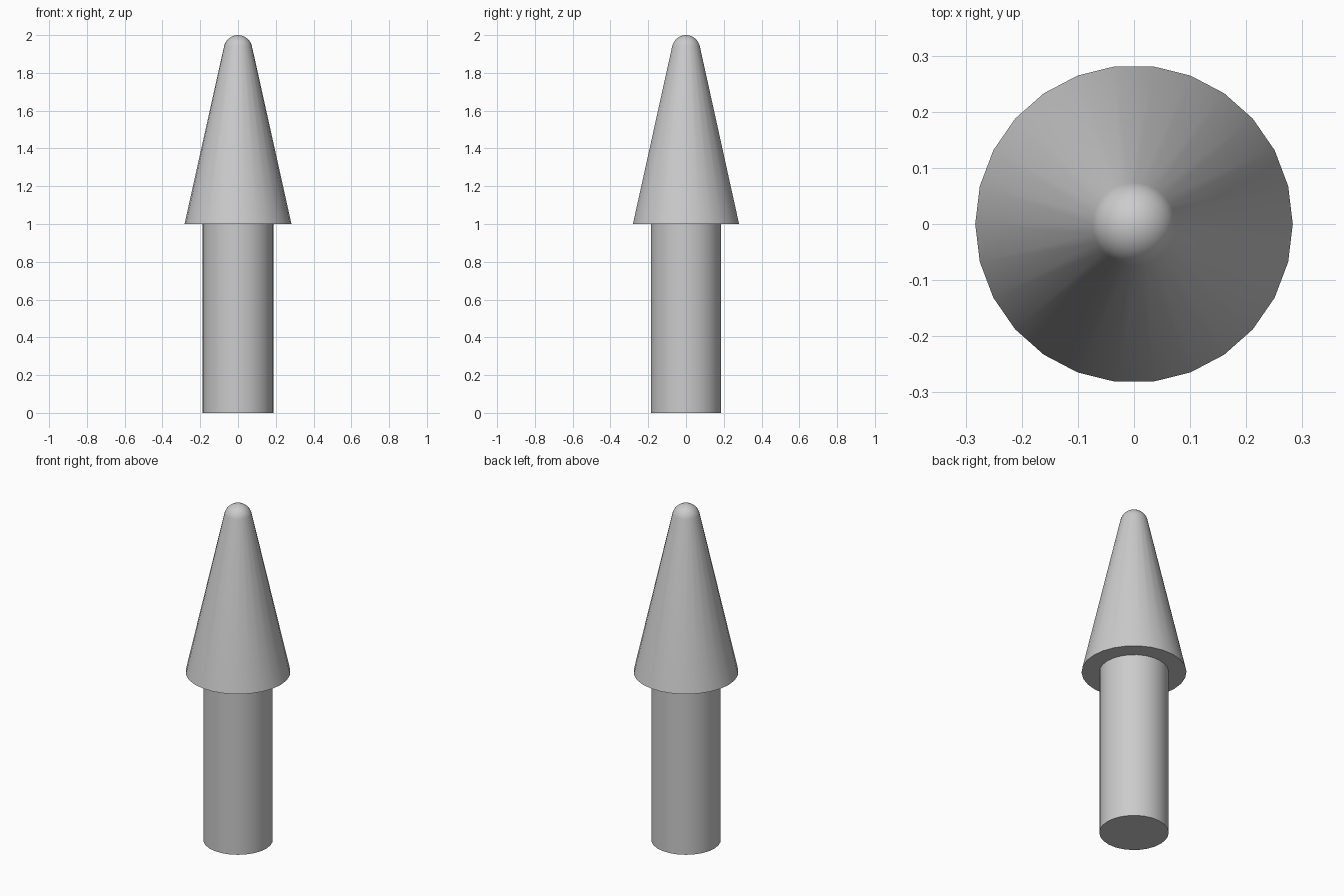
import bpy, bmesh, math

cube = bpy.data.objects.get("Cube")
if cube:
    bpy.data.objects.remove(cube, do_unlink=True)

SIDES = 26

# Plain grey
grey = bpy.data.materials.new("plain grey")
grey.use_nodes = True
colour = (0.6, 0.6, 0.6, 1)
grey.diffuse_color = colour
grey.node_tree.nodes["Principled BSDF"].inputs["Base Color"].default_value = colour


def lathe(name, profile):
    """Spin a (radius, z) profile around the z axis."""
    bm = bmesh.new()
    verts = [bm.verts.new((r, 0, z)) for r, z in profile]
    edges = [bm.edges.new(pair) for pair in zip(verts, verts[1:])]
    bmesh.ops.spin(bm, geom=verts + edges, cent=(0, 0, 0), axis=(0, 0, 1),
                   angle=math.tau, steps=SIDES, use_merge=True)
    bmesh.ops.remove_doubles(bm, verts=bm.verts, dist=0.0005)
    bmesh.ops.recalc_face_normals(bm, faces=bm.faces)
    mesh = bpy.data.meshes.new(name)
    bm.to_mesh(mesh)
    bm.free()
    mesh.materials.append(grey)
    obj = bpy.data.objects.new(name, mesh)
    bpy.context.collection.objects.link(obj)
    bpy.ops.object.select_all(action="DESELECT")
    obj.select_set(True)
    bpy.context.view_layer.objects.active = obj
    bpy.ops.object.shade_smooth_by_angle(angle=math.radians(35))
    return obj


# Straight stem
lathe("stem", [(0, 0), (0.187, 0), (0.187, 1), (0, 1)])

# Cone whose rounded tip is tangent to its sides
tip_radius, slope, steps = 0.0755, math.radians(12.5), 8
tip = []
for i in range(steps + 1):
    a = slope + (math.pi / 2 - slope) * i / steps
    tip.append((tip_radius * math.cos(a), 2 - tip_radius + tip_radius * math.sin(a)))
tip[-1] = (0, 2)
lathe("cone_head", [(0, 1), (0.283, 1)] + tip)
